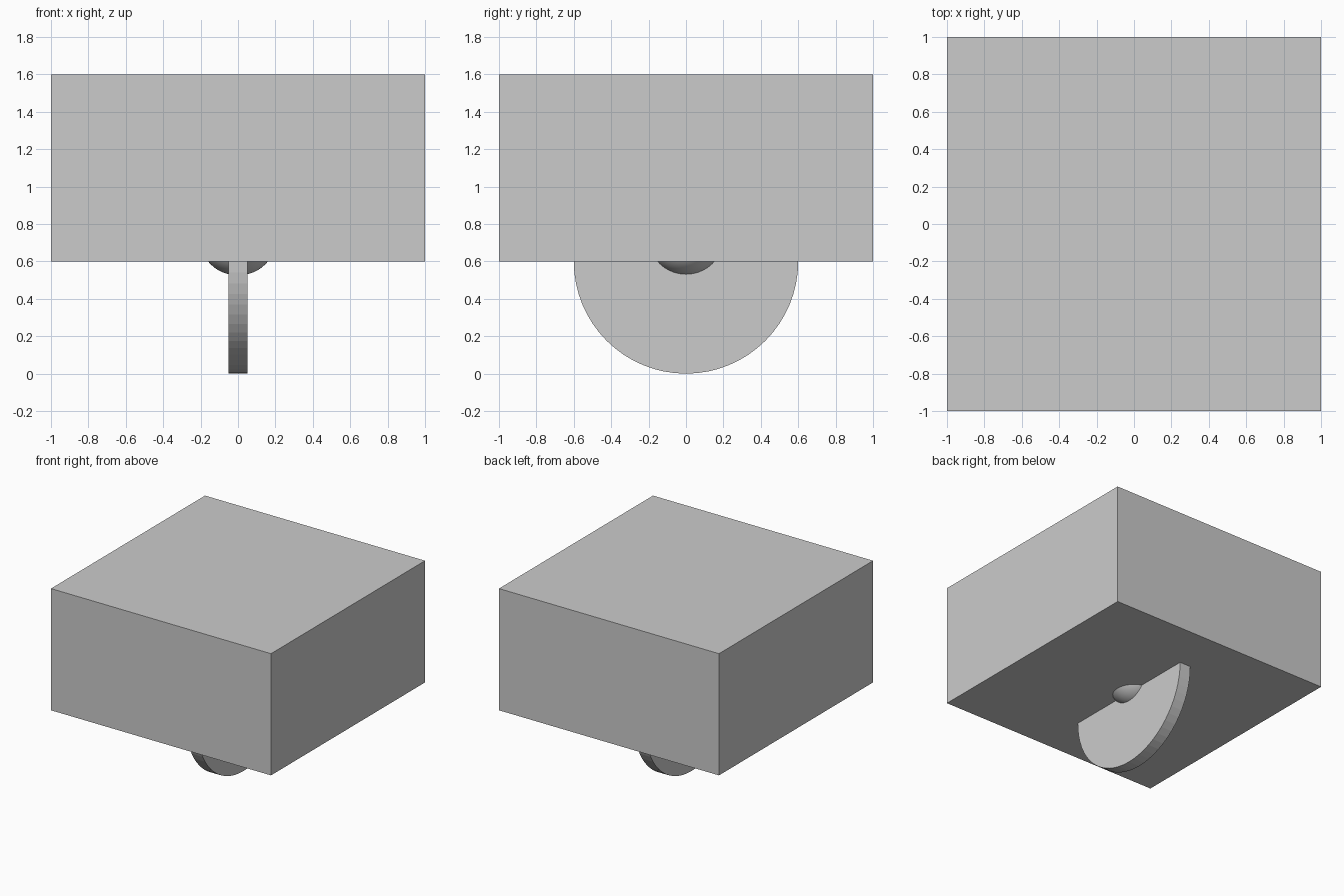
import bpy
from math import radians

if "Cube" in bpy.data.objects:
    bpy.data.objects.remove(bpy.data.objects["Cube"])


def finish(name, smooth=False):
    ob = bpy.context.object
    ob.name = name
    if smooth:
        bpy.ops.object.shade_smooth_by_angle(angle=radians(30))
    return ob


# Large block body
bpy.ops.mesh.primitive_cube_add(size=1, location=(0, 0, 1.1))
body = finish("body")
body.scale = (2, 2, 1)

# Thin wheel, half sunk into the body
bpy.ops.mesh.primitive_cylinder_add(vertices=64, radius=0.6, depth=0.1,
                                    location=(0, 0, 0.6),
                                    rotation=(0, radians(90), 0))
finish("wheel")

# Round hub peeking out beneath the body
bpy.ops.mesh.primitive_uv_sphere_add(segments=48, ring_count=24, radius=0.21,
                                     location=(0, 0, 0.735))
finish("hub", smooth=True)

# Round mount set flush with the underside
bpy.ops.mesh.primitive_cylinder_add(vertices=48, radius=0.2, depth=0.2,
                                    location=(0, -0.6, 0.7))
finish("flush_mount", smooth=True)
